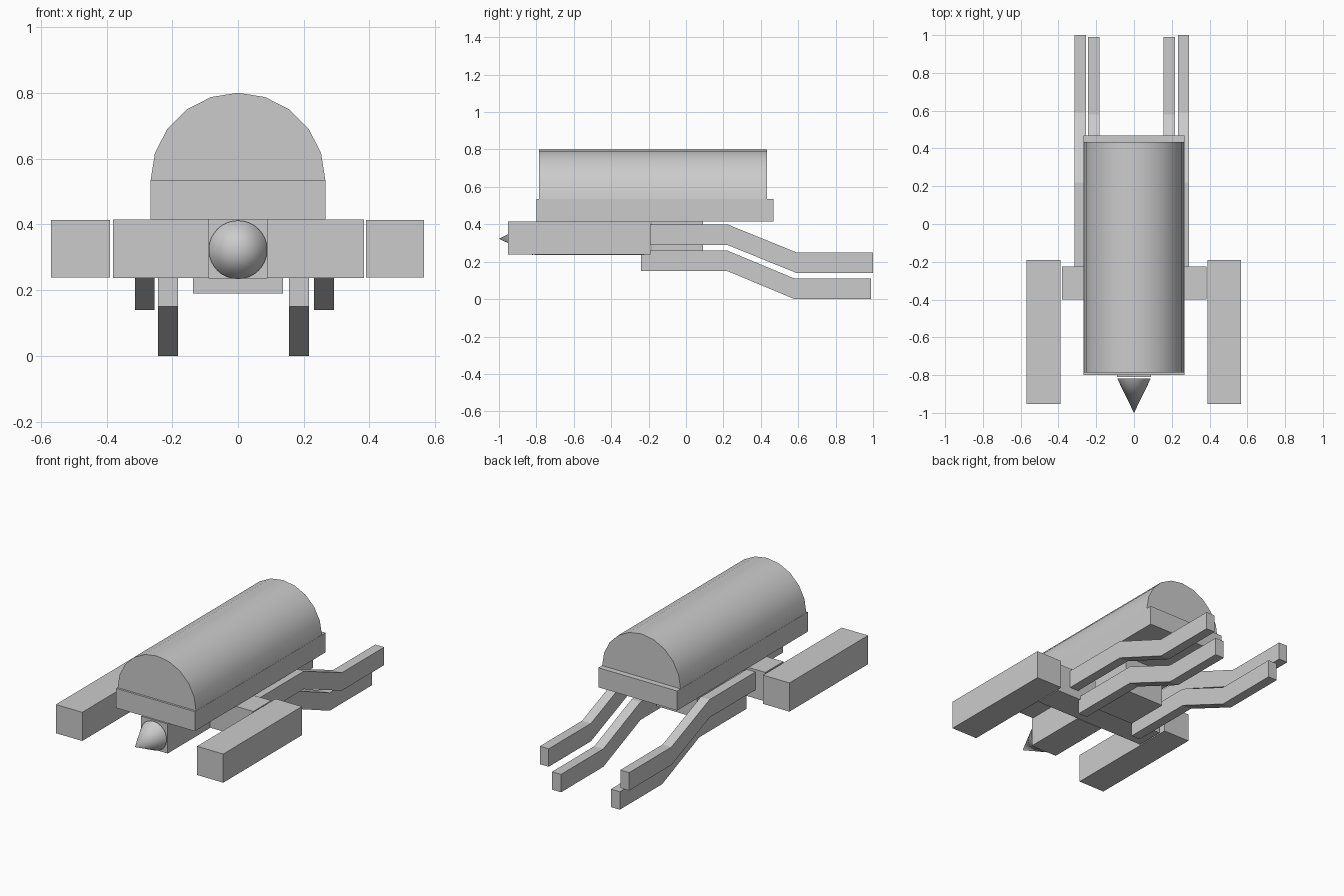
import bpy, bmesh, math

if "Cube" in bpy.data.objects:
    bpy.data.objects.remove(bpy.data.objects["Cube"])


def finish(name, bm, smooth=False):
    bmesh.ops.recalc_face_normals(bm, faces=bm.faces[:])
    mesh = bpy.data.meshes.new(name)
    bm.to_mesh(mesh)
    bm.free()
    ob = bpy.data.objects.new(name, mesh)
    bpy.context.collection.objects.link(ob)
    if smooth:
        bpy.ops.object.select_all(action='DESELECT')
        ob.select_set(True)
        bpy.context.view_layer.objects.active = ob
        bpy.ops.object.shade_smooth_by_angle(angle=math.radians(35))
    return ob


def extrude_profile(name, pts, vec, smooth=False):
    bm = bmesh.new()
    face = bm.faces.new([bm.verts.new(p) for p in pts])
    ext = bmesh.ops.extrude_face_region(bm, geom=[face], use_keep_orig=True)
    moved = [g for g in ext["geom"] if isinstance(g, bmesh.types.BMVert)]
    bmesh.ops.translate(bm, verts=moved, vec=vec)
    return finish(name, bm, smooth)


def box(name, x0, x1, y0, y1, z0, z1):
    pts = [(x0, y0, z0), (x1, y0, z0), (x1, y0, z1), (x0, y0, z1)]
    return extrude_profile(name, pts, (0, y1 - y0, 0))


def strut(name, x0, x1, y_start, y_bend, y_low, y_end, z_high, z_low, h=0.11):
    # bar running back, stepping down, then running level again
    path = [(y_start, z_high), (y_bend, z_high), (y_low, z_low), (y_end, z_low)]
    pts = [(x0, y, z) for y, z in path] + [(x0, y, z + h) for y, z in reversed(path)]
    return extrude_profile(name, pts, (x1 - x0, 0, 0))


# half-round upper hull on its base slab
R, ZC = 0.266, 0.535
arc = [(R * math.cos(math.pi * i / 10), -0.787, ZC + R * math.sin(math.pi * i / 10))
       for i in range(11)]
extrude_profile("hull_dome", arc, (0, 1.22, 0), smooth=True)
box("hull_base", -0.267, 0.267, -0.80, 0.468, 0.415, ZC)

# cross bar, belly block and nose beam
box("cross_bar", -0.381, 0.384, -0.40, -0.225, 0.237, 0.415)
box("belly_block", -0.137, 0.137, -0.185, 0.09, 0.19, 0.415)
box("nose_beam", -0.09, 0.09, -0.81, -0.40, 0.235, 0.416)

# nose cone
SEG = 32
bm = bmesh.new()
tip = bm.verts.new((0, -1.0, 0.323))
ring = [bm.verts.new((0.089 * math.cos(2 * math.pi * i / SEG), -0.818,
                      0.323 + 0.089 * math.sin(2 * math.pi * i / SEG)))
        for i in range(SEG)]
bm.faces.new(ring)
for i in range(SEG):
    bm.faces.new((ring[i], ring[(i + 1) % SEG], tip))
finish("nose_cone", bm, smooth=True)

# side pods
box("pod_left", -0.569, -0.39, -0.953, -0.19, 0.238, 0.414)
box("pod_right", 0.389, 0.567, -0.953, -0.19, 0.238, 0.414)

# rear struts: upper outer pair and lower inner pair
for side, xo, xi in (("left", -0.314, -0.244), ("right", 0.232, 0.155)):
    strut("upper_strut_" + side, xo, xo + 0.06, -0.23, 0.22, 0.59, 1.0, 0.29, 0.14)
    strut("lower_strut_" + side, xi, xi + 0.061, -0.24, 0.22, 0.58, 0.99, 0.15, 0.0)
